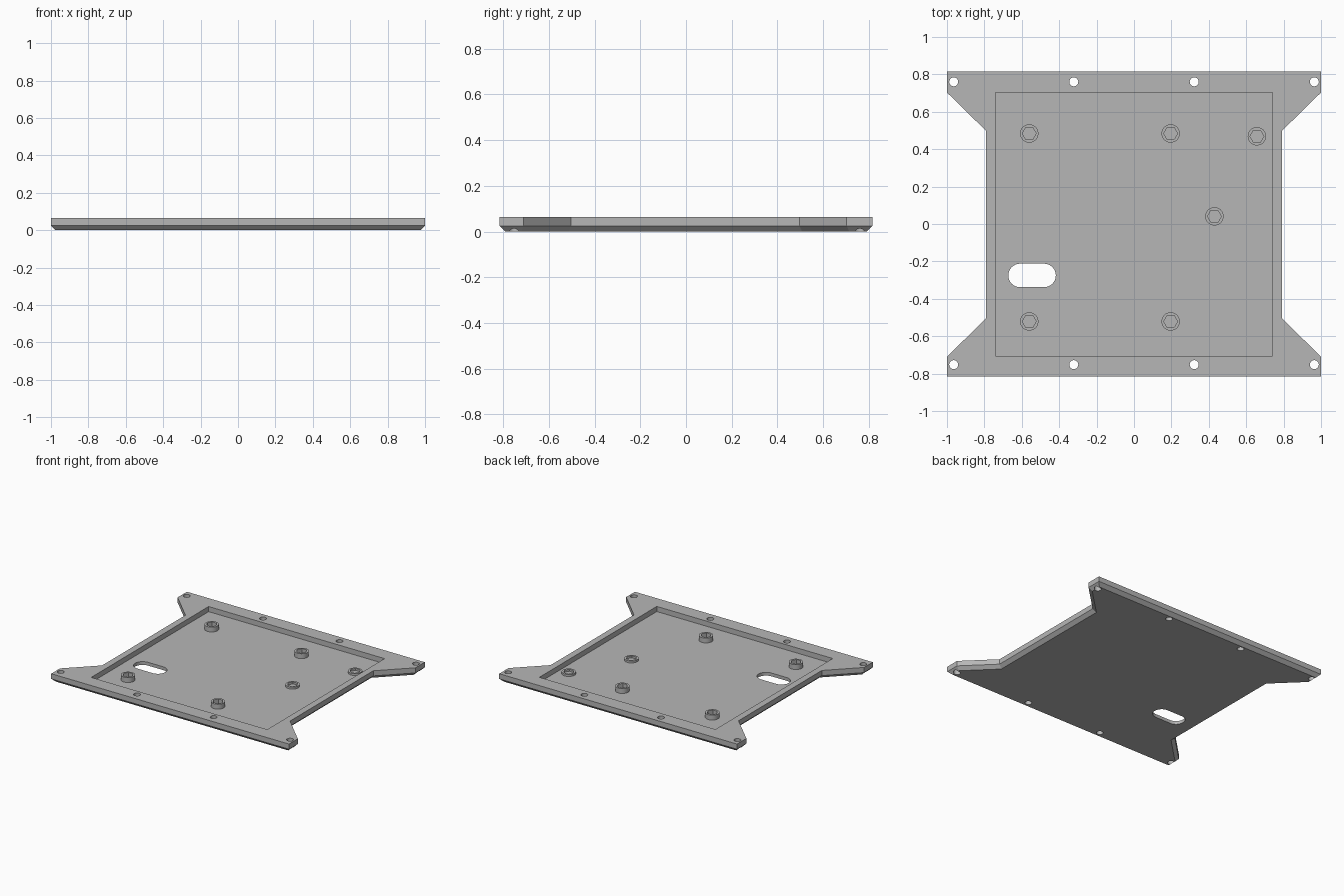
import bpy, bmesh, math
from mathutils import Vector

if "Cube" in bpy.data.objects:
    bpy.data.objects.remove(bpy.data.objects["Cube"])

HEIGHT, FLOOR, CHAMFER = 0.064, 0.025, 0.025

grey = bpy.data.materials.new("mid grey")
grey.diffuse_color = (0.47, 0.47, 0.47, 1)
grey.use_nodes = True
grey.node_tree.nodes["Principled BSDF"].inputs["Base Color"].default_value = grey.diffuse_color


def loft(name, levels):
    """Closed solid through stacked (z, outline) levels with equal point counts."""
    bm = bmesh.new()
    rings = [[bm.verts.new((x, y, z)) for x, y in pts] for z, pts in levels]
    n = len(rings[0])
    bm.faces.new(rings[0][::-1])
    bm.faces.new(rings[-1])
    for a, b in zip(rings, rings[1:]):
        for i in range(n):
            j = (i + 1) % n
            bm.faces.new((a[i], a[j], b[j], b[i]))
    bmesh.ops.recalc_face_normals(bm, faces=bm.faces)
    mesh = bpy.data.meshes.new(name)
    bm.to_mesh(mesh)
    bm.free()
    mesh.materials.append(grey)
    obj = bpy.data.objects.new(name, mesh)
    bpy.context.collection.objects.link(obj)
    return obj


def prism(name, pts, z0, z1):
    return loft(name, [(z0, pts), (z1, pts)])


def circle(cx, cy, r, n):
    return [(cx + r * math.cos(2 * math.pi * i / n),
             cy + r * math.sin(2 * math.pi * i / n)) for i in range(n)]


def inset(pts, d):
    """Offset a counter-clockwise outline inwards by d."""
    out = []
    for i, p in enumerate(pts):
        p, a, b = Vector(p), Vector(pts[i - 1]), Vector(pts[(i + 1) % len(pts)])
        e1, e2 = (p - a).normalized(), (b - p).normalized()
        n1, n2 = Vector((-e1.y, e1.x)), Vector((-e2.y, e2.x))
        out.append(tuple(p + (n1 + n2) * d / (1 + n1.dot(n2))))
    return out


def activate(obj):
    bpy.ops.object.select_all(action='DESELECT')
    obj.select_set(True)
    bpy.context.view_layer.objects.active = obj


def cut(obj, cutter):
    """Subtract the cutter from the object and remove the cutter."""
    mod = obj.modifiers.new("cut", 'BOOLEAN')
    mod.operation, mod.solver, mod.object = 'DIFFERENCE', 'EXACT', cutter
    activate(obj)
    bpy.ops.object.modifier_apply(modifier=mod.name)
    bpy.data.objects.remove(cutter, do_unlink=True)


def smooth(obj):
    activate(obj)
    bpy.ops.object.shade_smooth_by_angle(angle=math.radians(30))


# Plate with four flared corner ears and a chamfered lower edge
right = [(1, -0.815), (1, -0.71), (0.79, -0.503), (0.79, 0.497), (1, 0.703), (1, 0.815)]
outline = right + [(-x, y) for x, y in reversed(right)]
plate = loft("base_plate", [(0, inset(outline, CHAMFER)), (0.025, outline), (HEIGHT, outline)])

# Recessed tray
tray = [(-0.74, -0.706), (0.74, -0.706), (0.74, 0.704), (-0.74, 0.704)]
cut(plate, prism("tray_cutter", tray, FLOOR, 0.2))

# Screw holes along the front and back rims
for y in (-0.752, 0.76):
    for x in (-0.964, -0.322, 0.322, 0.964):
        cut(plate, prism("hole_cutter", circle(x, y, 0.024, 32), -0.1, 0.2))

# Rounded cable slot through the floor
slot = []
for cx, start in ((-0.481, -90), (-0.609, 90)):
    for k in range(17):
        a = math.radians(start + 180 * k / 16)
        slot.append((cx + 0.063 * math.cos(a), -0.275 + 0.063 * math.sin(a)))
cut(plate, prism("slot_cutter", slot, -0.1, 0.2))
smooth(plate)

# Round standoffs with hexagonal sockets: four tall, two short
standoffs = [(x, y, 0.062) for x in (-0.56, 0.196) for y in (-0.521, 0.484)]
standoffs += [(0.43, 0.041, 0.04), (0.657, 0.469, 0.04)]
for i, (x, y, top) in enumerate(standoffs):
    post = prism(f"standoff_{i + 1}", circle(x, y, 0.049, 40), FLOOR, top)
    cut(post, prism("socket_cutter", circle(x, y, 0.037, 6), 0, 0.2))
    smooth(post)
